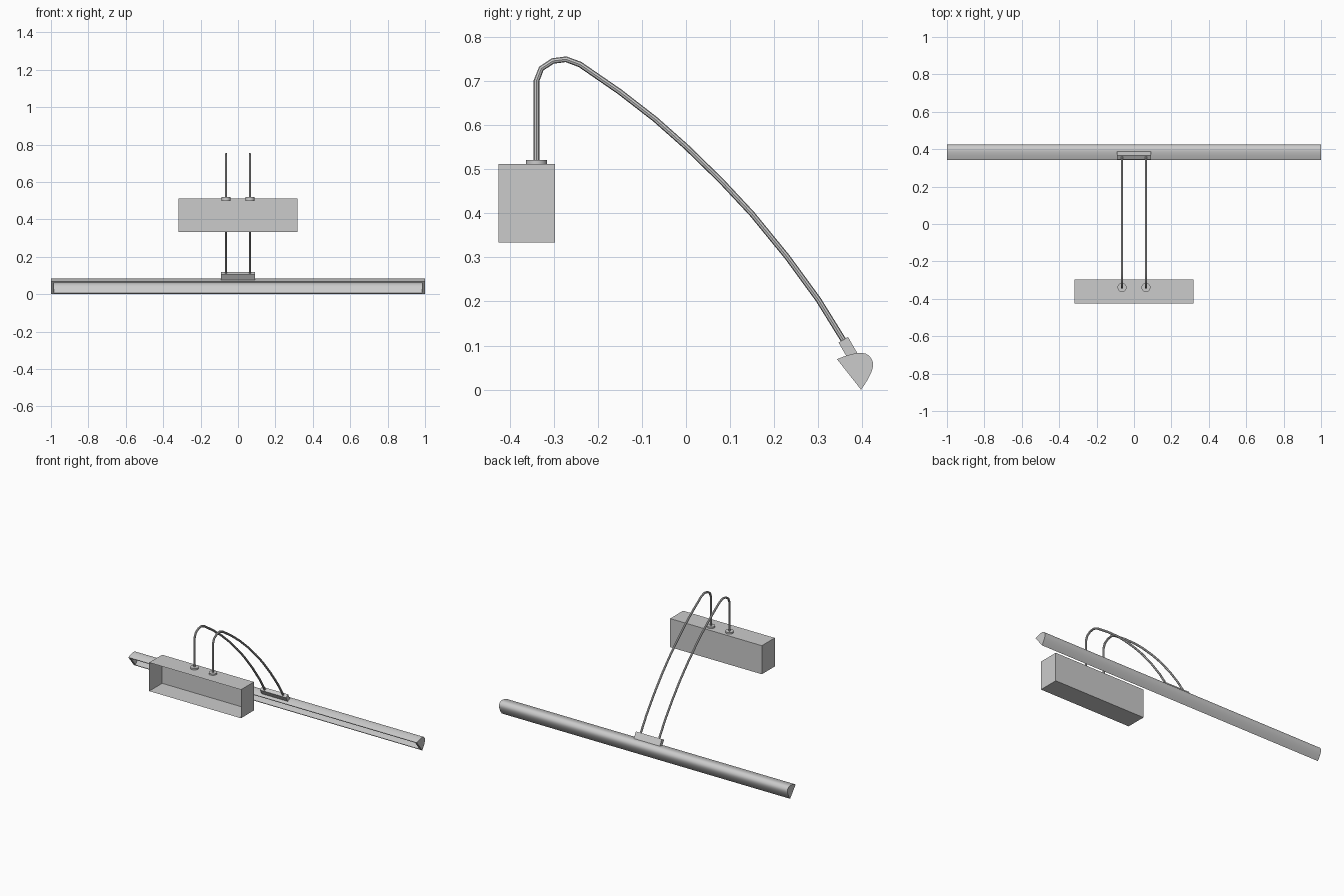
import bpy, bmesh, math
from mathutils import Vector

if "Cube" in bpy.data.objects:
    bpy.data.objects.remove(bpy.data.objects["Cube"])


def add_mesh(name, bm, smooth=True):
    bmesh.ops.recalc_face_normals(bm, faces=bm.faces)
    me = bpy.data.meshes.new(name)
    bm.to_mesh(me)
    bm.free()
    ob = bpy.data.objects.new(name, me)
    bpy.context.collection.objects.link(ob)
    if smooth:
        smooth_object(ob)
    return ob


def smooth_object(ob):
    bpy.ops.object.select_all(action='DESELECT')
    ob.select_set(True)
    bpy.context.view_layer.objects.active = ob
    bpy.ops.object.shade_smooth_by_angle(angle=math.radians(35))


def box(name, size, loc, tilt=0.0, open_front=False):
    bm = bmesh.new()
    bmesh.ops.create_cube(bm, size=1)
    bmesh.ops.scale(bm, vec=size, verts=bm.verts)
    if open_front:
        front = [f for f in bm.faces if f.calc_center_median().y < -size[1] * 0.49]
        bmesh.ops.delete(bm, geom=front, context='FACES_ONLY')
    ob = add_mesh(name, bm, smooth=False)
    ob.location = loc
    ob.rotation_euler.x = tilt
    return ob


# wall box: thin sheet, open towards the front
box("wall_box", (0.636, 0.128, 0.179), (0, -0.361, 0.4225), open_front=True)

# bracket joining the arms to the lamp shade
box("shade_bracket", (0.18, 0.025, 0.042), (0, 0.367, 0.0949), tilt=math.radians(30))

# arms and their collars on the wall box
PATH = [(-0.339, 0.505), (-0.339, 0.70), (-0.328, 0.728), (-0.302, 0.745),
        (-0.272, 0.749), (-0.24, 0.737), (-0.15, 0.675), (-0.07, 0.613),
        (0.0, 0.551), (0.08, 0.473), (0.15, 0.398), (0.23, 0.300),
        (0.30, 0.204), (0.362, 0.104)]


def arm(name, x):
    cu = bpy.data.curves.new(name, 'CURVE')
    cu.dimensions = '3D'
    cu.bevel_depth = 0.0065
    cu.bevel_resolution = 2
    cu.use_fill_caps = True
    sp = cu.splines.new('POLY')
    sp.points.add(len(PATH) - 1)
    for p, (y, z) in zip(sp.points, PATH):
        p.co = (x, y, z, 1)
    ob = bpy.data.objects.new(name, cu)
    bpy.context.collection.objects.link(ob)
    bpy.ops.object.select_all(action='DESELECT')
    ob.select_set(True)
    bpy.context.view_layer.objects.active = ob
    bpy.ops.object.convert(target='MESH')
    smooth_object(bpy.context.view_layer.objects.active)


def collar(name, x):
    bm = bmesh.new()
    bmesh.ops.create_cone(bm, cap_ends=True, segments=24, radius1=0.024,
                          radius2=0.024, depth=0.022)
    add_mesh(name, bm).location = (x, -0.339, 0.510)


for side, x in (("left", -0.064), ("right", 0.064)):
    arm("arm_" + side, x)
    collar("collar_" + side, x)

# lamp shade: hollow rounded trough with end walls and a flat rim
MID = Vector((0, 0.3695, 0.0345))
U = Vector((0, -0.62, 0.785))   # across the opening
V = Vector((0, 0.785, 0.62))    # depth of the shade
N = 20


def profile(bm, half, depth, x):
    verts = []
    for i in range(N + 1):
        t = math.cos(math.pi * i / N)
        p = MID + U * (half * t) + V * (depth * (1 - abs(t) ** 2.5))
        verts.append(bm.verts.new((x, p.y, p.z)))
    return verts


bm = bmesh.new()
shells = []
for half, depth, length in ((0.044, 0.062, 1.0), (0.037, 0.054, 0.985)):
    a, b = profile(bm, half, depth, -length), profile(bm, half, depth, length)
    for i in range(N):
        bm.faces.new((a[i], a[i + 1], b[i + 1], b[i]))
    bm.faces.new(a)
    bm.faces.new(b)
    shells.append((a[0], b[0], b[-1], a[-1]))
outer, inner = shells
for i in range(4):
    j = (i + 1) % 4
    bm.faces.new((outer[i], outer[j], inner[j], inner[i]))
add_mesh("lamp_shade", bm)
